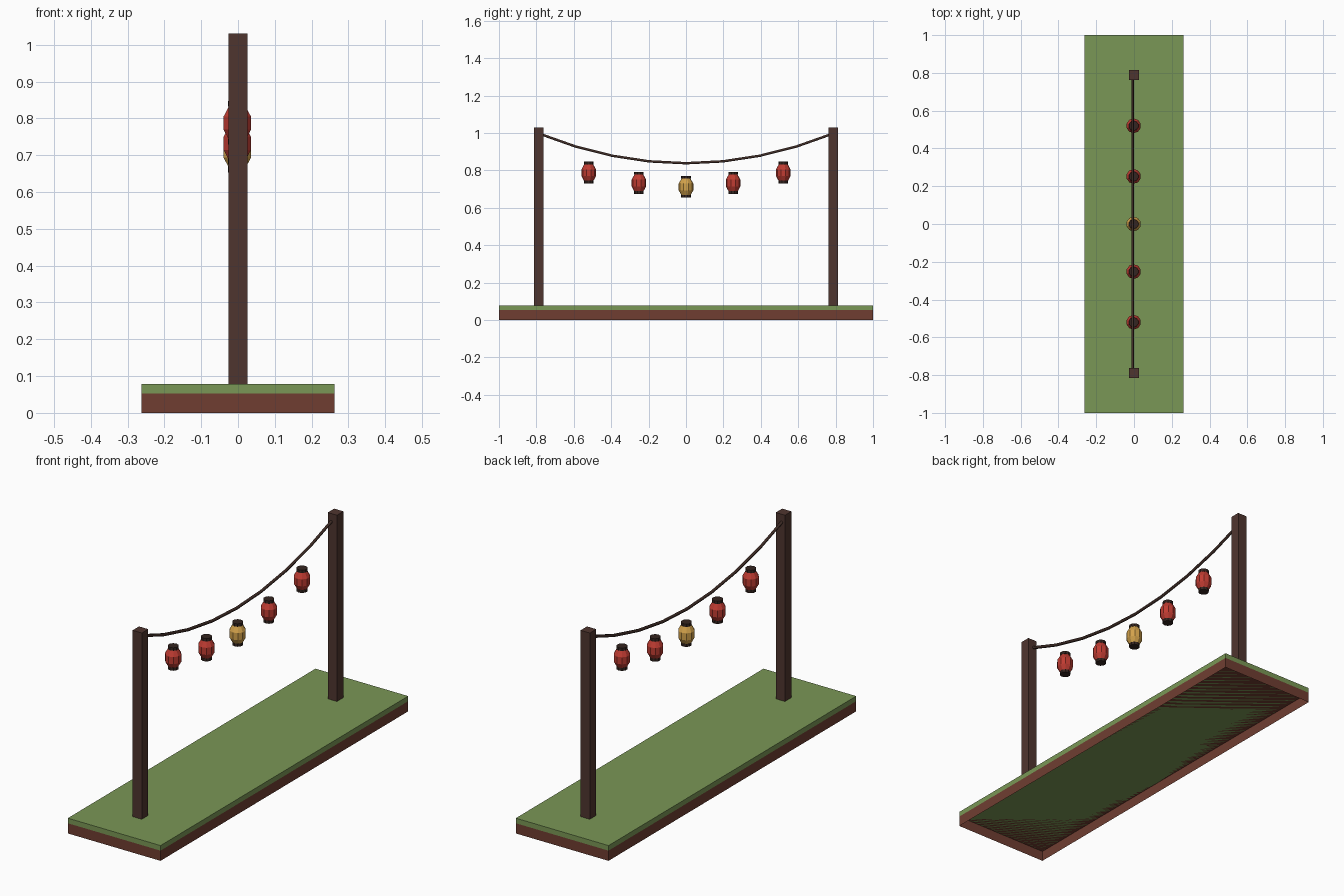
import bpy, bmesh
from mathutils import Matrix, Vector

cube = bpy.data.objects.get("Cube")
if cube:
    bpy.data.objects.remove(cube, do_unlink=True)


def material(name, rgb):
    m = bpy.data.materials.new(name)
    m.use_nodes = True
    m.diffuse_color = (*rgb, 1)
    m.node_tree.nodes["Principled BSDF"].inputs["Base Color"].default_value = (*rgb, 1)
    return m


grass = material("grass green", (0.195, 0.31, 0.092))
soil = material("soil brown", (0.162, 0.048, 0.031))
wood = material("dark wood", (0.078, 0.036, 0.028))
rope_brown = material("rope brown", (0.05, 0.025, 0.019))
red = material("lantern red", (0.53, 0.045, 0.032))
gold = material("lantern gold", (0.65, 0.36, 0.07))
dark = material("cap brown", (0.035, 0.018, 0.014))


def finish(bm, name, mats):
    mesh = bpy.data.meshes.new(name)
    bm.to_mesh(mesh)
    bm.free()
    for m in mats:
        mesh.materials.append(m)
    obj = bpy.data.objects.new(name, mesh)
    bpy.context.collection.objects.link(obj)
    return obj


def box(name, size, base, mat, open_bottom=False):
    bm = bmesh.new()
    bmesh.ops.create_cube(bm, size=1)
    bmesh.ops.scale(bm, vec=size, verts=bm.verts)
    bmesh.ops.translate(bm, vec=Vector(base) + Vector((0, 0, size[2] / 2)), verts=bm.verts)
    if open_bottom:
        bottom = [f for f in bm.faces if f.normal.z < -0.9]
        bmesh.ops.delete(bm, geom=bottom, context='FACES')
    return finish(bm, name, [mat])


def rope_height(y):
    return 0.838 + 0.16 * (y / 0.79) ** 2


# Ground: hollow soil tray with a grass slab on it
box("soil_base", (0.524, 2, 0.052), (0, 0, 0), soil, open_bottom=True)
box("grass_slab", (0.524, 2, 0.026), (0, 0, 0.052), grass)

# Posts
for name, side in (("front_post", -1), ("back_post", 1)):
    box(name, (0.052, 0.052, 0.952), (0, side * 0.788, 0.078), wood)

# Sagging rope
curve = bpy.data.curves.new("rope", 'CURVE')
curve.dimensions = '3D'
curve.bevel_depth = 0.0075
curve.bevel_resolution = 1
spline = curve.splines.new('POLY')
spline.points.add(8)
for i, point in enumerate(spline.points):
    y = 0.788 * (i / 4 - 1)
    point.co = (-0.007, y, rope_height(y), 1)
curve.materials.append(rope_brown)
rope = bpy.data.objects.new("rope", curve)
bpy.context.collection.objects.link(rope)


# Lantern: faceted barrel with a dark cap at each end
def lantern(name, y, z, mat):
    bm = bmesh.new()
    sides = 10
    profile = [(-0.045, 0.024), (-0.018, 0.039), (0.018, 0.039), (0.045, 0.024)]
    rings = []
    for height, radius in profile:
        ring = bmesh.ops.create_circle(bm, segments=sides, radius=radius,
                                       matrix=Matrix.Translation((0, 0, height)))
        rings.append(ring["verts"])
    for low, high in zip(rings, rings[1:]):
        for i in range(sides):
            j = (i + 1) % sides
            bm.faces.new((low[i], low[j], high[j], high[i]))
    body_faces = set(bm.faces)
    for height in (-0.05, 0.052):
        bmesh.ops.create_cone(bm, cap_ends=True, segments=sides, radius1=0.026,
                              radius2=0.026, depth=0.015,
                              matrix=Matrix.Translation((0, 0, height)))
    for f in bm.faces:
        f.material_index = 0 if f in body_faces else 1
    bmesh.ops.recalc_face_normals(bm, faces=bm.faces)
    obj = finish(bm, name, [mat, dark])
    obj.location = (-0.002, y, z)


lantern("middle_lantern", 0, 0.711, gold)
for label, side in (("front", -1), ("back", 1)):
    lantern(label + "_inner_lantern", side * 0.252, 0.732, red)
    lantern(label + "_outer_lantern", side * 0.52, 0.787, red)
